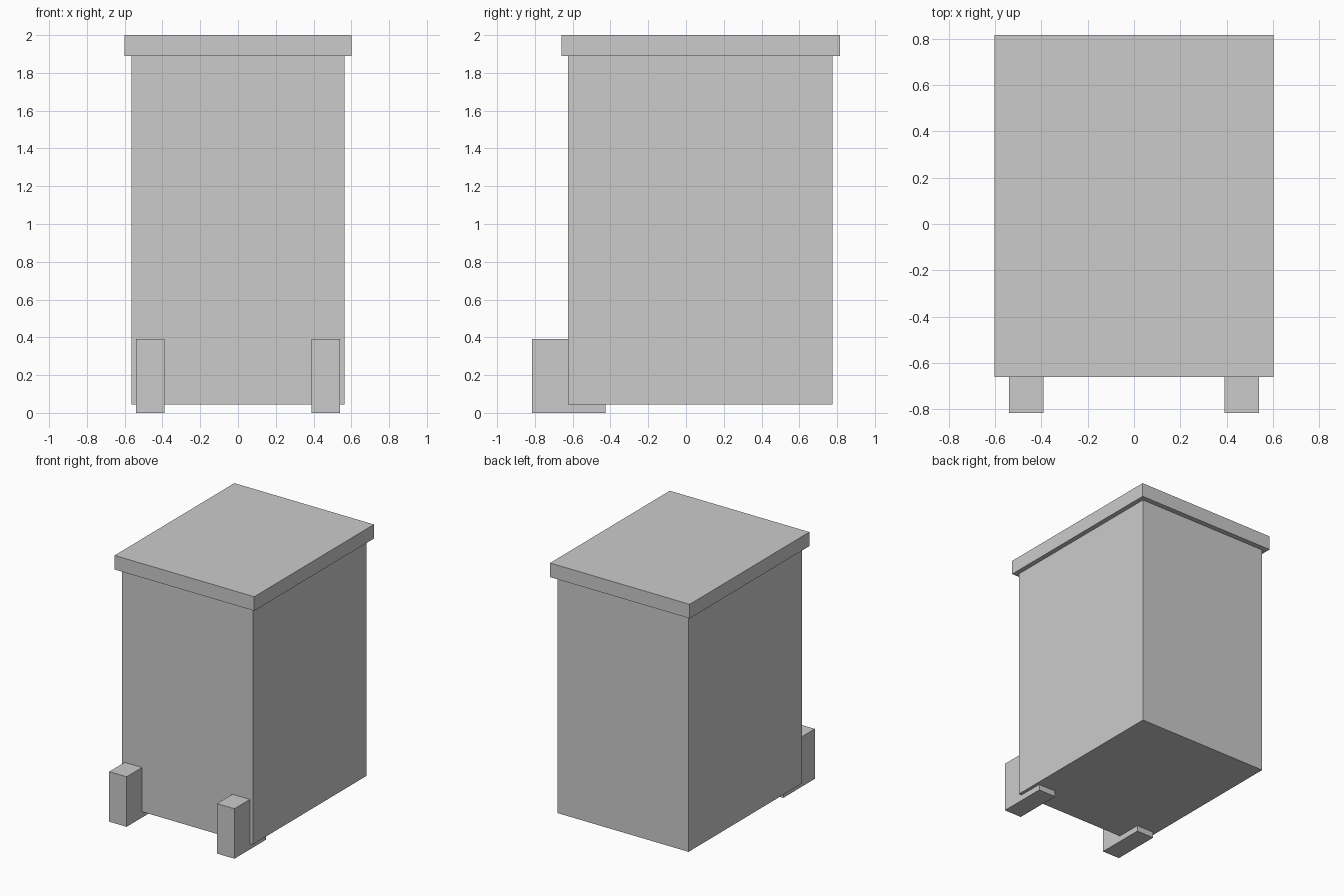
import bpy
from mathutils import Vector

cube = bpy.data.objects.get("Cube")
if cube:
    bpy.data.objects.remove(cube, do_unlink=True)

# Single plain grey
grey = bpy.data.materials.new("plain_grey")
grey.use_nodes = True
colour = (0.6, 0.6, 0.6, 1)
grey.diffuse_color = colour
grey.node_tree.nodes["Principled BSDF"].inputs["Base Color"].default_value = colour


def box(name, low, high):
    """Flat-shaded box spanning two opposite corners."""
    low, high = Vector(low), Vector(high)
    bpy.ops.mesh.primitive_cube_add(size=1, location=(low + high) / 2)
    obj = bpy.context.object
    obj.name = name
    obj.scale = high - low
    bpy.ops.object.transform_apply(location=False, rotation=False, scale=True)
    obj.data.materials.append(grey)
    return obj


# Bin body and overhanging lid
box("bin_body", (-0.565, -0.625, 0.045), (0.565, 0.775, 1.89))
box("lid", (-0.602, -0.66, 1.89), (0.602, 0.815, 2.0))

# Square block wheels, part sunk into the front of the body
wheel_inner, wheel_outer = 0.39, 0.54
for side, name in ((1, "left_wheel"), (-1, "right_wheel")):
    x_low, x_high = sorted((side * wheel_inner, side * wheel_outer))
    box(name, (x_low, -0.815, 0), (x_high, -0.427, 0.39))
